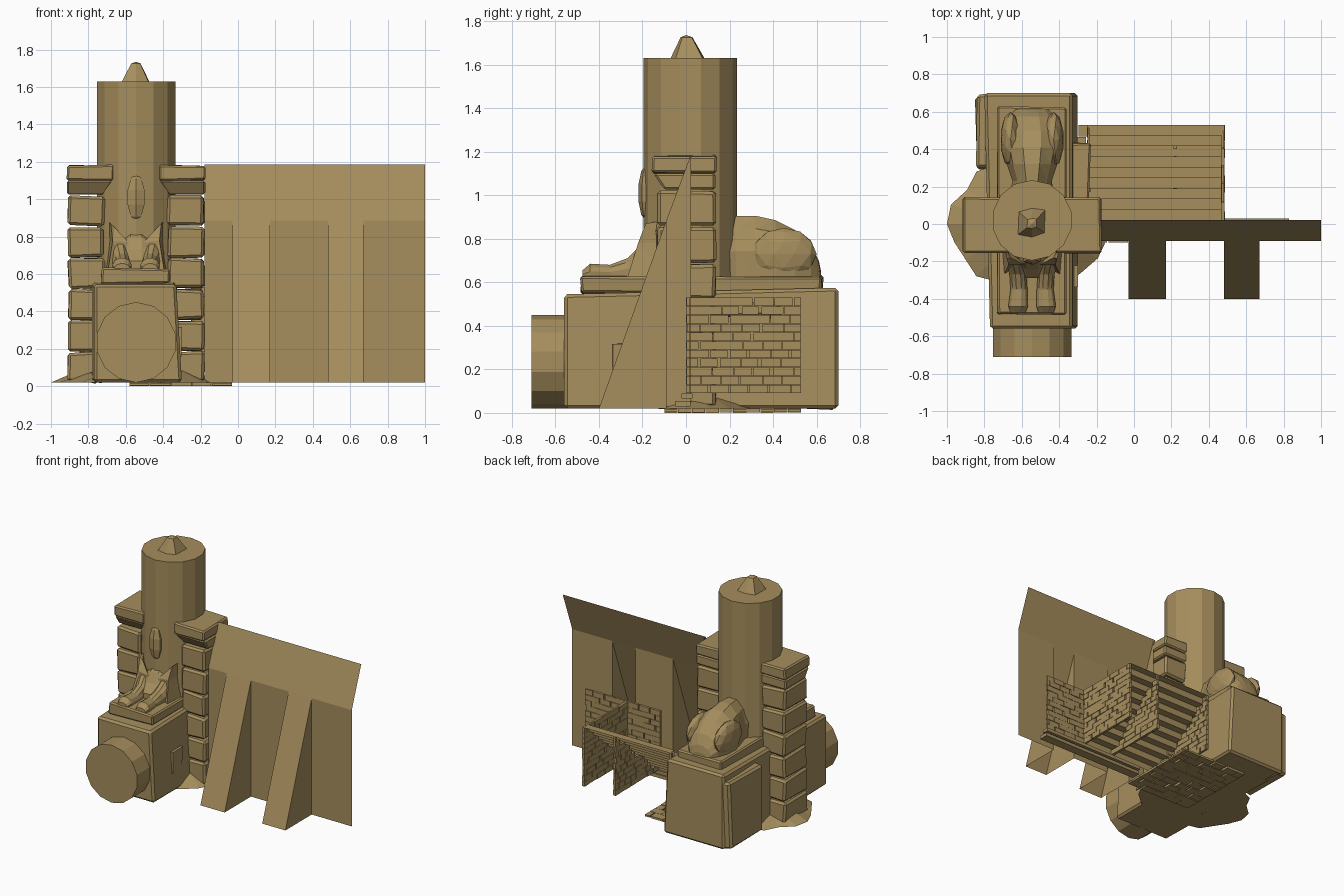
import bpy, bmesh, math, random
from mathutils import Vector, Matrix

if "Cube" in bpy.data.objects:
    bpy.data.objects.remove(bpy.data.objects["Cube"])

random.seed(4)
stone = bpy.data.materials.new("sandstone")
stone.diffuse_color = (0.38, 0.27, 0.11, 1)
stone.use_nodes = True
stone.node_tree.nodes["Principled BSDF"].inputs["Base Color"].default_value = stone.diffuse_color
CX = -0.545  # centre line of the statue


def finish(name, bm, bevel=0.0, recalc=True):
    if recalc:
        bmesh.ops.recalc_face_normals(bm, faces=bm.faces)
    me = bpy.data.meshes.new(name)
    bm.to_mesh(me)
    bm.free()
    me.materials.append(stone)
    ob = bpy.data.objects.new(name, me)
    bpy.context.collection.objects.link(ob)
    if bevel:
        m = ob.modifiers.new("worn_edges", 'BEVEL')
        m.width, m.segments = bevel, 1
    return ob


def add_box(bm, x0, x1, y0, y1, z0, z1, jitter=0.0):
    vs = bmesh.ops.create_cube(bm, size=1)['verts']
    for v in vs:
        v.co = Vector((x1 if v.co.x > 0 else x0, y1 if v.co.y > 0 else y0, z1 if v.co.z > 0 else z0))
        v.co += Vector([random.uniform(-jitter, jitter) for _ in range(3)])
    return vs


def box(name, *dims, jitter=0.0, bevel=0.0):
    bm = bmesh.new()
    add_box(bm, *dims, jitter=jitter)
    return finish(name, bm, bevel)


def loft(name, rings):
    """Skin a list of equal closed rings and cap both ends."""
    bm = bmesh.new()
    rows = [[bm.verts.new(p) for p in r] for r in rings]
    n = len(rows[0])
    for a, b in zip(rows, rows[1:]):
        for i in range(n):
            bm.faces.new((a[i], a[(i + 1) % n], b[(i + 1) % n], b[i]))
    bm.faces.new(rows[0])
    bm.faces.new(rows[-1])
    bmesh.ops.triangulate(bm, faces=bm.faces)
    return finish(name, bm)


def arch(x, y, w, z0, z1):
    """Half-round cross-section standing on z0."""
    h = z1 - z0
    return [(x + w * a, y, z0 + h * b) for a, b in
            ((-.95, 0), (-1, .45), (-.75, .8), (-.3, 1), (.3, 1), (.75, .8), (1, .45), (.95, 0))]


def cylinder(name, r, depth, matrix, sides=14):
    bm = bmesh.new()
    bmesh.ops.create_cone(bm, cap_ends=True, segments=sides, radius1=r, radius2=r, depth=depth, matrix=matrix)
    return finish(name, bm)


# Pedestal, slightly wider at the foot, with a worn slab on its back left
bm = bmesh.new()
for v in add_box(bm, -0.80, -0.30, -0.56, 0.70, 0.02, 0.56):
    if v.co.z > 0.3:
        v.co.z += 0.015 if v.co.y > 0 else -0.015
        v.co.x -= 0.03 if v.co.x > CX else 0
    if v.co.y < 0 and v.co.x < CX:
        v.co.x += 0.03
finish("pedestal", bm, 0.015)
box("pedestal_side_slab", -0.85, -0.75, 0.30, 0.69, 0.02, 0.53, jitter=0.015, bevel=0.015)
box("pedestal_plaque", -0.33, -0.30, -0.34, -0.22, 0.16, 0.32, jitter=0.006)
box("statue_plinth", -0.73, -0.365, -0.485, 0.625, 0.55, 0.63, jitter=0.006, bevel=0.01)

# Column and front drum
cylinder("column", 0.215, 1.08, Matrix.Translation((CX, 0.02, 1.09)))
cylinder("front_drum", 0.215, 0.30, Matrix.Translation((CX, -0.56, 0.235)) @ Matrix.Rotation(math.pi / 2, 4, 'X'))

# Peak on the column and faceted spike on its front
bm = bmesh.new()
ring = [(-.08, -.06), (.0, -.075), (.07, -.05), (.075, .08), (.0, .09), (-.075, .07)]
lo = [bm.verts.new((CX + x, y, 1.62)) for x, y in ring]
hi = [bm.verts.new((CX + x * .33, y * .33, 1.725)) for x, y in ring]
for i in range(6):
    bm.faces.new((lo[i], lo[(i + 1) % 6], hi[(i + 1) % 6], hi[i]))
tip = bm.verts.new((CX, 0.0, 1.735))
for i in range(6):
    bm.faces.new((hi[i], hi[(i + 1) % 6], tip))
finish("column_peak", bm)
bm = bmesh.new()
for v in bmesh.ops.create_uvsphere(bm, u_segments=6, v_segments=5, radius=1)['verts']:
    v.co = Vector((CX + v.co.x * 0.055, -0.185 + v.co.y * 0.035, 1.01 + v.co.z * 0.125))
finish("column_spike", bm)

# Crouching statue: hind body, haunches, chest, forelegs and side folds
loft("statue_body", [arch(CX, y, w, 0.61, z) for y, w, z in
     ((.15, .12, .89), (.23, .105, .905), (.32, .135, .905), (.41, .16, .885),
      (.50, .155, .84), (.575, .125, .77), (.61, .09, .70), (.62, .06, .65))])
for s in (-1, 1):
    bm = bmesh.new()
    for v in bmesh.ops.create_icosphere(bm, subdivisions=2, radius=1)['verts']:
        v.co = Vector((CX + s * 0.115 + v.co.x * 0.055, 0.45 + v.co.y * 0.15, 0.73 + v.co.z * 0.12))
    finish("statue_haunch", bm)
    loft("statue_foreleg", [arch(CX + s * x, y, w, 0.62, z) for y, x, w, z in
         ((-.475, .075, .04, .655), (-.44, .075, .052, .685), (-.35, .07, .045, .68),
          (-.27, .075, .045, .71), (-.22, .085, .05, .76), (-.12, .1, .05, .84))])
    loft("statue_side_fold", [[(CX + s * x, y, z) for x, y, z in r] for r in
         (((.06, -.22, .62), (.15, -.27, .62), (.165, -.08, .62)),
          ((.04, -.22, .77), (.125, -.22, .78), (.15, -.08, .78)),
          ((.115, -.18, .85), (.135, -.185, .87), (.145, -.12, .88)))])
loft("statue_chest", [arch(CX, y, w, 0.61, z) for y, w, z in
     ((-.29, .10, .67), (-.24, .11, .73), (-.205, .10, .80), (-.12, .11, .86))])

# Two flanking pillars of stacked blocks, with caps that overhang inwards
for s in (-1, 1):
    bm = bmesh.new()
    for i in range(6):
        z = 0.02 + i * 0.167
        xs = sorted((CX + s * 0.17, CX + s * 0.362))
        add_box(bm, *xs, -0.135, 0.135, z + 0.003, z + 0.162, jitter=0.006)
    finish("pillar_blocks", bm, 0.014)
    xs = sorted((CX + s * 0.12, CX + s * 0.37))
    bm = bmesh.new()
    for v in add_box(bm, *xs, -0.155, 0.14, 1.10, 1.182, jitter=0.004):
        pass
    for v in add_box(bm, *xs, -0.15, 0.135, 1.025, 1.10):
        if v.co.z < 1.05:
            v.co.y += 0.05 if v.co.y < 0 else 0
            if abs(v.co.x - CX) < 0.2:
                v.co.x += s * 0.05
    finish("pillar_cap", bm, 0.01)

# Sandy mound round the foot
bm = bmesh.new()
n = 22
outer, inner = [], []
for i in range(n):
    a = 2 * math.pi * i / n
    k = 1.0 if i in (0, n // 2) else random.uniform(0.90, 1.0)
    p = Vector((CX + 0.455 * k * math.cos(a), 0.0 + 0.37 * k * math.sin(a), 0.02))
    outer.append(bm.verts.new(p))
    inner.append(bm.verts.new((CX + 0.3 * math.cos(a), 0.24 * math.sin(a), random.uniform(0.06, 0.09))))
for i in range(n):
    bm.faces.new((outer[i], outer[(i + 1) % n], inner[(i + 1) % n], inner[i]))
bm.faces.new(inner)
bm.faces.new(outer)
finish("sand_mound", bm)

# Thin wall: leaning top band, upright below, hollow sloping buttresses
bm = bmesh.new()
TOP, MID = (0.022, 1.185), (-0.09, 0.885)
def quad(*pts):
    bm.faces.new([bm.verts.new(p) for p in pts])
cols = [-0.18, -0.03, 0.17, 0.48, 0.67, 1.0]
for i, (a, b) in enumerate(zip(cols, cols[1:])):
    foot = -0.40 if i in (1, 3) else -0.09
    quad((a, MID[0], MID[1]), (b, MID[0], MID[1]), (b, *TOP), (a, *TOP))
    quad((a, foot, 0.02), (b, foot, 0.02), (b, *MID), (a, *MID))
    if i in (1, 3):
        quad((a, foot, 0.02), (a, *MID), (a, -0.09, 0.02))
        quad((b, foot, 0.02), (b, -0.09, 0.02), (b, *MID))
quad((-0.165, -0.09, 0.02), (-0.165, TOP[0], 0.02), (-0.165, *TOP), (-0.165, *MID))
finish("buttressed_wall", bm, recalc=False)

# Brick panels: rows of thin bricks laid in a plane, kept where limit(u) allows
def brick_panel(name, place, u0, u1, v0, v1, rows, length, limit=lambda u: 9):
    bm = bmesh.new()
    h = (v1 - v0) / rows
    for r in range(rows):
        u = u0 - (length / 2 if r % 2 else 0)
        while u < u1 - 0.001:
            a, b = max(u, u0), min(u + length * random.uniform(0.85, 1.15), u1)
            u = u + length if b < u1 else u1
            u = max(u, b)
            if b - a > 0.008 and v0 + (r + 0.5) * h <= limit((a + b) / 2):
                t = random.uniform(0.006, 0.011)
                for v in add_box(bm, a + .001, b - .001, -t, t, v0 + r * h + .001, v0 + (r + 1) * h - .001):
                    v.co = Vector(place(v.co.x, v.co.y, v.co.z))
    finish(name, bm)

Y0, Y1, Z0, Z1 = 0.02, 0.53, 0.09, 0.53
slope = lambda y: Z0 + (y - Y0) * (Z1 - Z0) / (Y1 - Y0)
brick_panel("stair_end_wall", lambda u, t, v: (0.475 + t, u, v), Y0, Y1, Z0, Z1, 11, 0.09)
for x in (0.22, -0.24):
    brick_panel("stair_support", lambda u, t, v: (x + t, u, v), Y0, Y1, Z0, Z1, 11, 0.06, slope)
brick_panel("rear_brick_wall", lambda u, t, v: (u, 0.01 + t, v), 0.20, 0.82, Z0, Z1, 11, 0.09)
brick_panel("brick_floor", lambda u, t, v: (u, v, 0.011 + t), -0.58, -0.03, Y0 - 0.12, Y1, 10, 0.11)

# Stairs as a thin stepped sheet, with planks at the foot
bm = bmesh.new()
steps = 9
path = []
for i in range(steps):
    y, z = Y0 + (Y1 - Y0) * i / steps, Z0 + (Z1 - Z0) * i / steps
    path += [(y, z), (y, z + (Z1 - Z0) / steps)]
path.append((Y1, Z1))
rows = [[bm.verts.new((x, y, z)) for x in (-0.24, 0.475)] for y, z in path]
for a, b in zip(rows, rows[1:]):
    bm.faces.new((a[0], a[1], b[1], b[0]))
finish("stairs", bm, recalc=False)
box("foot_plank_low", -0.03, 0.83, -0.05, 0.02, 0.03, 0.055)
box("foot_plank_high", -0.03, 0.83, -0.02, 0.03, 0.065, 0.09)
box("landing_edge_stones", -0.34, -0.24, 0.02, 0.43, 0.44, 0.51, jitter=0.01, bevel=0.01)
